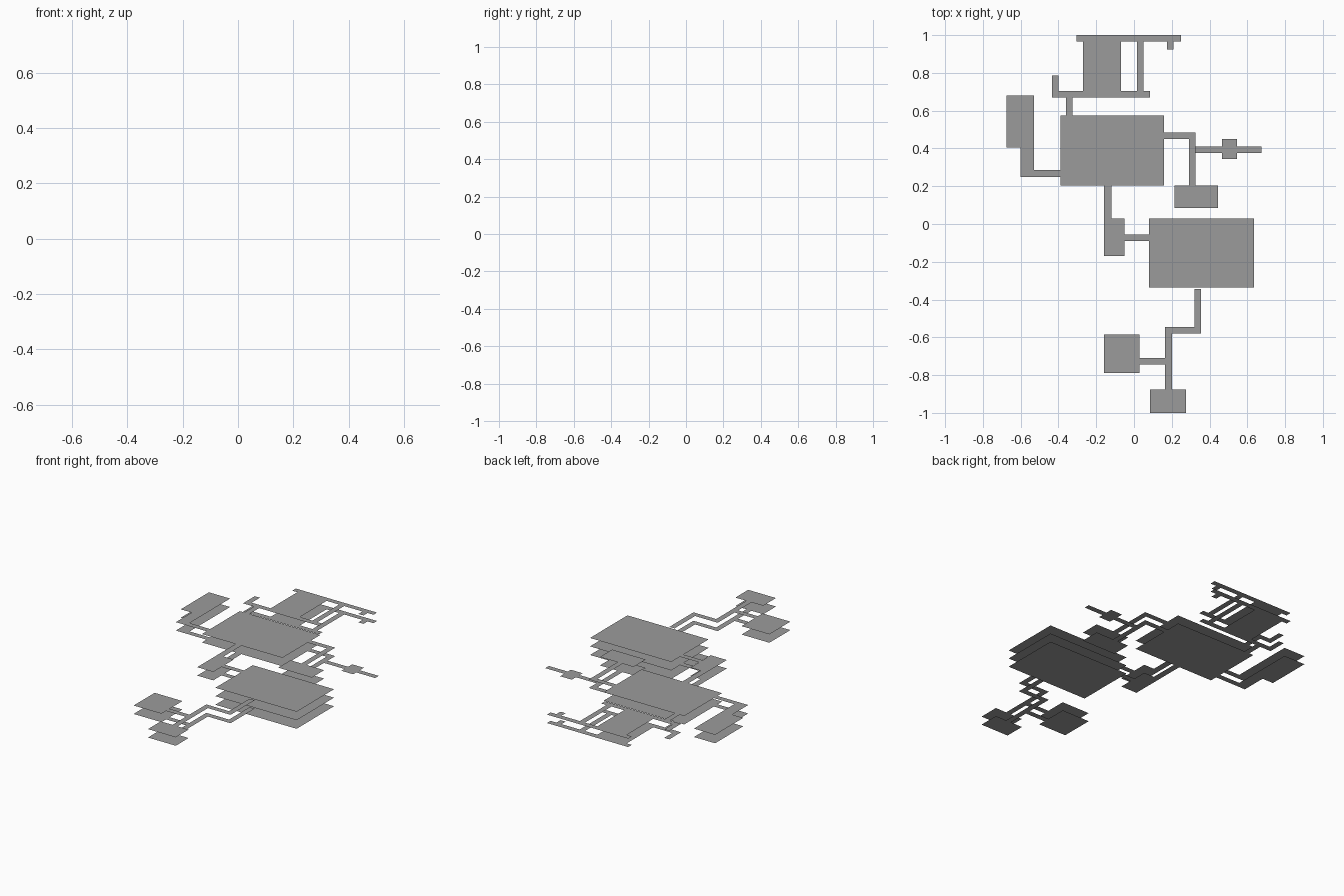
import bpy
import bmesh

cube = bpy.data.objects.get("Cube")
if cube:
    bpy.data.objects.remove(cube, do_unlink=True)

GREY = (0.33, 0.33, 0.33, 1.0)
grey = bpy.data.materials.new("plain_grey")
grey.use_nodes = True
grey.diffuse_color = GREY
grey.node_tree.nodes["Principled BSDF"].inputs["Base Color"].default_value = GREY

BASE, FLOOR, CEILING = 0.0, 0.053, 0.105
BOTH = (FLOOR, CEILING)


def sheets(name, rects, levels=BOTH):
    """Flat rectangles (x0, x1, y0, y1), repeated on every level."""
    bm = bmesh.new()
    for z in levels:
        for x0, x1, y0, y1 in rects:
            corners = ((x0, y0), (x1, y0), (x1, y1), (x0, y1))
            bm.faces.new([bm.verts.new((x, y, z)) for x, y in corners])
    bmesh.ops.remove_doubles(bm, verts=bm.verts, dist=0.0005)
    mesh = bpy.data.meshes.new(name)
    bm.to_mesh(mesh)
    bm.free()
    mesh.materials.append(grey)
    bpy.context.collection.objects.link(bpy.data.objects.new(name, mesh))


# Large rooms: the southern one has an extra storey below
sheets("north_hall", [(-0.39, 0.16, 0.205, 0.575)])
sheets("south_hall", [(0.08, 0.635, -0.335, 0.03)], (BASE, FLOOR, CEILING))

# Small rooms
sheets("west_room", [(-0.675, -0.53, 0.405, 0.68)])
sheets("east_room", [(0.215, 0.445, 0.085, 0.205)])
sheets("middle_room", [(-0.16, -0.05, -0.17, 0.03)])
sheets("south_west_room", [(-0.16, 0.03, -0.79, -0.585)])
sheets("south_room", [(0.085, 0.275, -1.0, -0.875)])
sheets("back_room", [(-0.27, -0.07, 0.705, 0.965)])

# Corridors around the back room
sheets("back_corridor", [(-0.305, 0.25, 0.965, 1.0), (0.175, 0.21, 0.925, 0.965)])
sheets("back_cross_corridor", [(-0.435, 0.085, 0.67, 0.705),
                               (-0.435, -0.4, 0.705, 0.785),
                               (0.015, 0.05, 0.705, 0.965),
                               (-0.36, -0.325, 0.575, 0.67)])

# Corridors joining the other rooms
sheets("west_corridor", [(-0.6, -0.39, 0.25, 0.285), (-0.6, -0.53, 0.285, 0.405)])
sheets("east_corridor", [(0.16, 0.325, 0.45, 0.485), (0.29, 0.325, 0.205, 0.45)])
sheets("middle_corridor", [(-0.16, -0.12, 0.03, 0.205), (-0.05, 0.08, -0.09, -0.055)])
sheets("south_corridor", [(0.32, 0.355, -0.58, -0.345),
                          (0.165, 0.32, -0.58, -0.545),
                          (0.165, 0.2, -0.875, -0.58),
                          (0.03, 0.165, -0.745, -0.71)])

# Uncovered eastern path with its small landing
sheets("east_path", [(0.325, 0.465, 0.375, 0.41),
                     (0.465, 0.545, 0.345, 0.45),
                     (0.545, 0.675, 0.375, 0.41)], (FLOOR,))
